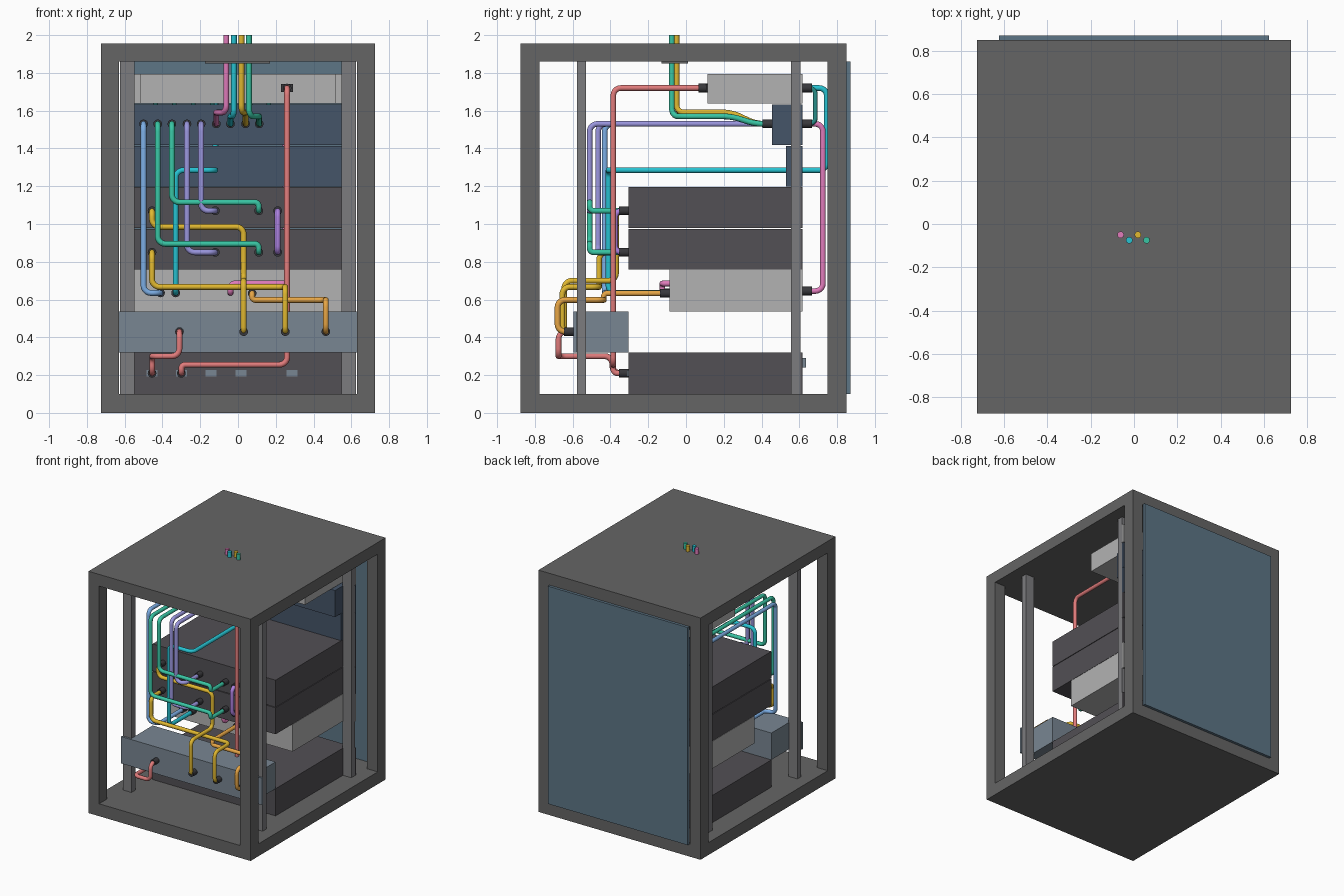
import bpy
from mathutils import Vector

if "Cube" in bpy.data.objects:
    bpy.data.objects.remove(bpy.data.objects["Cube"])


def mat(name, r, g, b):
    m = bpy.data.materials.new(name)
    m.diffuse_color = (r, g, b, 1)
    m.use_nodes = True
    m.node_tree.nodes["Principled BSDF"].inputs["Base Color"].default_value = m.diffuse_color
    return m


M = {
    "frame": mat("frame_grey", .13, .13, .13), "rail": mat("rail_grey", .2, .2, .21),
    "dark": mat("dark_metal", .085, .08, .09), "navy": mat("navy", .06, .09, .14),
    "slate": mat("slate", .19, .24, .29), "light": mat("light_metal", .45, .45, .45),
    "panel": mat("panel_blue", .11, .18, .24), "plug": mat("plug_black", .04, .04, .045),
    "red": mat("red", .75, .2, .2), "gold": mat("gold", .75, .48, .03),
    "orange": mat("orange", .8, .38, .06), "green": mat("green", .04, .56, .37),
    "blue": mat("blue", .2, .42, .78), "cyan": mat("cyan", .02, .55, .65),
    "purple": mat("purple", .32, .3, .72), "violet": mat("violet", .42, .22, .75),
    "pink": mat("pink", .75, .2, .5), "teal": mat("teal", .02, .25, .23),
}


def finish(ob, name, m):
    ob.name = name
    ob.data.materials.append(M[m])
    return ob


def box(name, x0, x1, y0, y1, z0, z1, m):
    bpy.ops.mesh.primitive_cube_add(size=1, location=((x0 + x1) / 2, (y0 + y1) / 2, (z0 + z1) / 2))
    ob = bpy.context.object
    ob.scale = (x1 - x0, y1 - y0, z1 - z0)
    return finish(ob, name, m)


def plug(name, p, d):
    """Round connector standing out of a device face at p."""
    bpy.ops.mesh.primitive_cylinder_add(vertices=16, radius=.023, depth=.05, location=p + d * .025)
    ob = bpy.context.object
    ob.rotation_euler = d.to_track_quat('Z', 'Y').to_euler()
    finish(ob, name, "plug")
    bpy.ops.object.shade_smooth_by_angle()


def cable(name, m, pts, ends="both", r=.0155, bend=.04):
    """Cable along a polyline with rounded corners and a plug on the chosen ends."""
    P = [Vector(p) for p in pts]
    out = [P[0]]
    for a, b, c in zip(P, P[1:], P[2:]):
        k = min(bend, (a - b).length * .48, (c - b).length * .48)
        s, e = b + (a - b).normalized() * k, b + (c - b).normalized() * k
        for i in range(6):
            t = i / 5
            # weighted quadratic gives a circular quarter turn
            w = (1 - t) ** 2, 1.414 * t * (1 - t), t ** 2
            out.append((s * w[0] + b * w[1] + e * w[2]) / sum(w))
    out.append(P[-1])
    cu = bpy.data.curves.new(name, 'CURVE')
    cu.dimensions, cu.bevel_depth, cu.bevel_resolution, cu.use_fill_caps = '3D', r, 3, True
    sp = cu.splines.new('POLY')
    sp.points.add(len(out) - 1)
    for q, p in zip(sp.points, out):
        q.co = (*p, 1)
    sp.use_smooth = True
    ob = bpy.data.objects.new(name, cu)
    bpy.context.collection.objects.link(ob)
    finish(ob, name, m)
    if ends in ("both", "start"):
        plug(name + "_plug_a", P[0], (P[1] - P[0]).normalized())
    if ends in ("both", "end"):
        plug(name + "_plug_b", P[-1], (P[-2] - P[-1]).normalized())


# cabinet shell
box("cabinet_floor", -.725, .725, -.875, .85, 0, .1, "frame")
box("cabinet_roof", -.725, .725, -.875, .85, 1.86, 1.955, "frame")
box("rear_door", -.625, .625, .85, .872, .1, 1.86, "panel")
box("roof_cable_plate", -.175, .17, -.13, .01, 1.85, 1.861, "frame")
for s, side in ((-1, "left"), (1, "right")):
    for y0, y1, n in ((-.875, -.775, "front"), (.75, .85, "rear")):
        box(f"{n}_{side}_post", *sorted((s * .63, s * .725)), y0, y1, .1, 1.86, "frame")
    for y0, y1, n in ((-.578, -.53), ("front",)) and ((-.578, -.53, "front"), (.555, .605, "rear")):
        box(f"{n}_{side}_rail", *sorted((s * .548, s * .625)), y0, y1, .1, 1.86, "rail")

# rack units: half width, y range, z range, colour
UNITS = [
    ("power_unit", .55, -.305, .605, .1, .32, "dark"),
    ("storage_unit", .55, -.088, .605, .537, .758, "light"),
    ("lower_server", .55, -.305, .605, .76, .974, "dark"),
    ("upper_server", .55, -.305, .605, .979, 1.197, "dark"),
    ("patch_panel", .55, .53, .605, 1.198, 1.414, "navy"),
    ("network_switch", .55, .455, .605, 1.417, 1.632, "navy"),
    ("router", .52, .115, .605, 1.638, 1.793, "light"),
]
for n, w, y0, y1, z0, z1, m in UNITS:
    box(n, -w, w, y0, y1, z0, z1, m)
    box(n + "_faceplate", -.625, .625, .605, .617, z0, z1, m)
box("power_distributor", -.55, .55, -.58, -.305, .32, .537, "slate")
box("power_distributor_faceplate", -.63, .63, -.595, -.579, .32, .537, "slate")
box("power_unit_display", -.12, .12, .615, .635, .24, .29, "slate")

# outlets and router socket
for i, x in enumerate((-.455, -.3, -.142, .015, .285)):
    box(f"power_outlet_{i}", x - .029, x + .029, -.312, -.3, .193, .228, "slate")
box("router_power_socket", .228, .292, .105, .12, 1.7, 1.74, "plug")

# incoming cables through the roof
for n, m, x, y, xe, z in (("a", "pink", -.062, -.05, -.115, 1.59), ("b", "cyan", -.022, -.075, -.04, 1.57),
                          ("c", "gold", .018, -.05, .04, 1.59), ("d", "green", .058, -.075, .112, 1.57)):
    cable("incoming_cable_" + n, m, [(x, y, 2), (x, y, z), (xe, y + .08, z), (xe, .24, z),
                                     (xe, .37, 1.53), (xe, .455, 1.53)], "end")

# network cables from the switch down to servers and storage
for n, m, x, y, zt, xe, ze, yf in (
        ("a", "blue", -.5, -.43, .635, -.41, .635, -.088), ("b", "green", -.425, -.51, .895, .11, .85, -.305),
        ("c", "green", -.35, -.51, 1.115, .11, 1.07, -.305), ("d", "purple", -.27, -.465, .85, -.12, .85, -.305),
        ("e", "purple", -.195, -.51, 1.07, -.12, 1.07, -.305)):
    pts = [(x, .455, 1.53), (x, y, 1.53), (x, y, zt), (xe, y, zt)]
    if zt != ze:
        pts.append((xe, y, ze))
    cable("network_cable_" + n, m, pts + [(xe, yf, ze)])

# router to storage link
cable("storage_link", "cyan", [(-.12, .617, 1.72), (-.12, .745, 1.72), (-.12, .745, 1.285), (-.12, -.41, 1.285),
                               (-.33, -.41, 1.285), (-.33, -.41, .635), (-.33, -.088, .635)])
# rear links
cable("rear_storage_cable", "pink", [(.25, .617, 1.53), (.25, .725, 1.53), (.25, .725, .645), (.25, .617, .645)])
for i in range(8):
    x = -.45 + i * .1
    cable(f"rear_jumper_{i}", "teal", [(x, .617, 1.72), (x, .685, 1.72), (x + .03, .685, 1.53),
                                       (x + .03, .617, 1.53)], r=.012)
# front links
cable("storage_jumper", "pink", [(-.04, -.088, .635), (-.04, -.125, .635), (-.04, -.125, .685),
                                 (.25, -.125, .685), (.25, -.088, .685)], "none", bend=.025)
cable("server_jumper", "violet", [(.21, -.305, 1.07), (.21, -.375, 1.07), (.21, -.375, .85), (.21, -.305, .85)])

# power cables
cable("router_power_cable", "red", [(.26, .115, 1.72), (.26, -.385, 1.72), (.26, -.385, .255),
                                    (-.3, -.385, .255), (-.3, -.385, .21), (-.3, -.305, .21)])
cable("distributor_feed", "red", [(-.31, -.595, .43), (-.31, -.675, .43), (-.31, -.675, .3), (-.455, -.675, .3),
                                  (-.455, -.39, .3), (-.455, -.39, .21), (-.455, -.305, .21)])
cable("upper_server_power", "gold", [(-.455, -.305, 1.07), (-.455, -.37, 1.07), (-.455, -.37, .985),
                                     (.03, -.37, .985), (.03, -.37, .7), (.03, -.645, .7),
                                     (.03, -.645, .43), (.03, -.595, .43)])
cable("lower_server_power", "gold", [(-.455, -.305, .85), (-.455, -.46, .85), (-.455, -.46, .667),
                                     (.25, -.46, .667), (.25, -.655, .667), (.25, -.655, .43), (.25, -.595, .43)])
cable("storage_power", "orange", [(.075, -.088, .633), (.075, -.435, .633), (.075, -.435, .598), (.465, -.435, .598),
                                  (.465, -.68, .598), (.465, -.68, .43), (.465, -.595, .43)])
